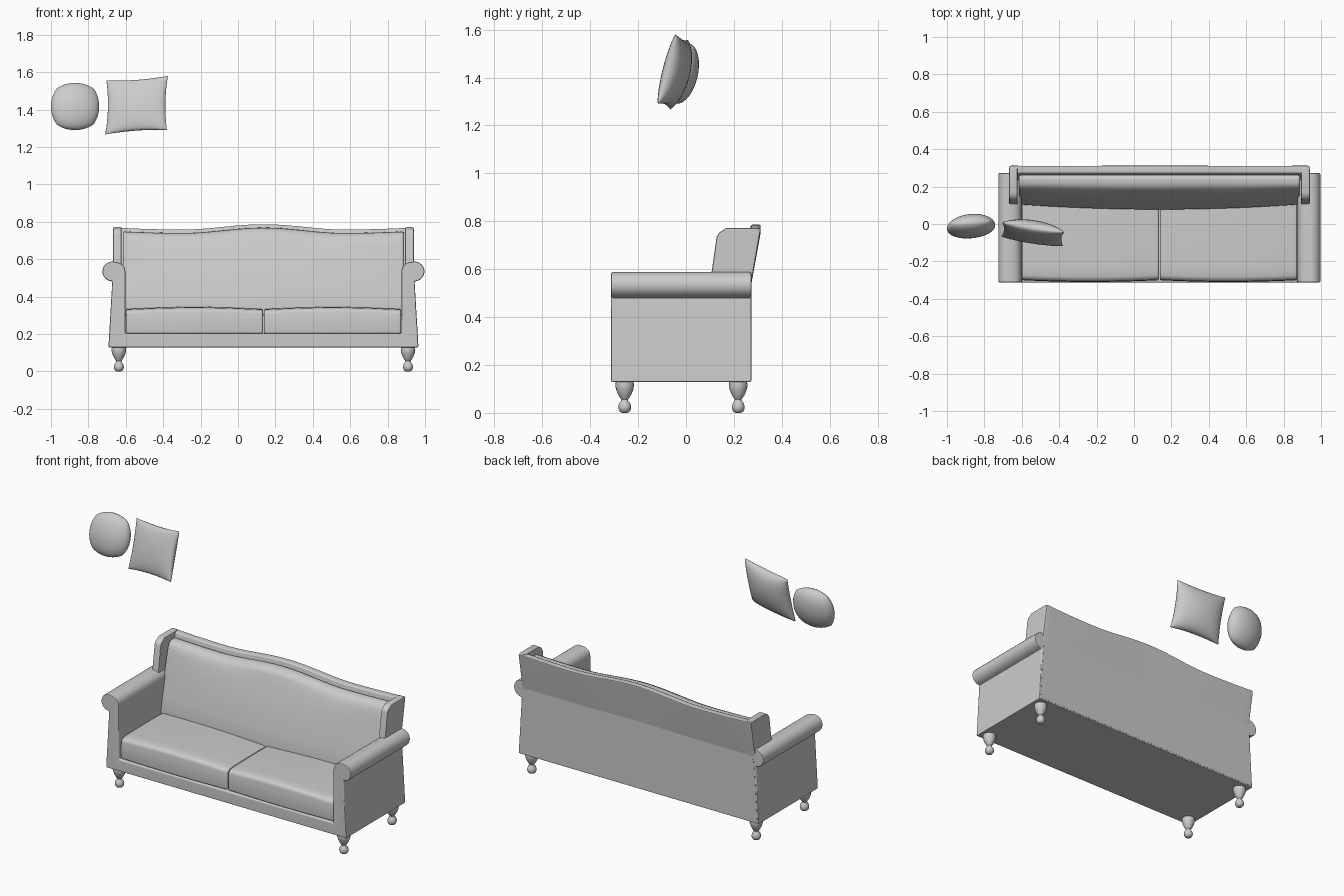
import bpy, bmesh, math
from mathutils import Vector

if "Cube" in bpy.data.objects:
    bpy.data.objects.remove(bpy.data.objects["Cube"])

C = 0.136  # sofa centre line in x


def finish(name, bm, bevel=0.0, segs=2, angle=40):
    bmesh.ops.recalc_face_normals(bm, faces=bm.faces)
    if bevel:
        edges = [e for e in bm.edges if e.calc_face_angle(0) > math.radians(38)]
        bmesh.ops.bevel(bm, geom=edges, offset=bevel, segments=segs, profile=0.5,
                        affect='EDGES', clamp_overlap=True)
    me = bpy.data.meshes.new(name)
    bm.to_mesh(me)
    bm.free()
    ob = bpy.data.objects.new(name, me)
    bpy.context.collection.objects.link(ob)
    bpy.ops.object.select_all(action='DESELECT')
    bpy.context.view_layer.objects.active = ob
    ob.select_set(True)
    bpy.ops.object.shade_smooth_by_angle(angle=math.radians(angle))
    if bevel:
        ob.modifiers.new("normals", 'WEIGHTED_NORMAL').keep_sharp = True
    return ob


def loft(name, rings, bevel=0.0, segs=2):
    """Skin a list of equal-length rings and cap both ends."""
    bm = bmesh.new()
    vr = [[bm.verts.new(p) for p in r] for r in rings]
    n = len(vr[0])
    for a, b in zip(vr, vr[1:]):
        for i in range(n):
            j = (i + 1) % n
            bm.faces.new((a[i], a[j], b[j], b[i]))
    bm.faces.new(vr[0])
    bm.faces.new(vr[-1])
    return finish(name, bm, bevel, segs)


def along_y(name, outline, y0, y1, bevel=0.0):
    return loft(name, [[(C + u, y, z) for u, z in outline] for y in (y0, y1)], bevel)


def along_x(name, profile, us, bevel=0.0, segs=2):
    """profile(u) gives the (y, z) section at offset u from the centre line."""
    return loft(name, [[(C + u, y, z) for y, z in profile(u)] for u in us], bevel, segs)


def spread(a, b, n):
    return [a + (b - a) * i / n for i in range(n + 1)]


def mirrored(half):
    return half + [(-u, z) for u, z in reversed(half)]


def crest(u):
    return (0.757 + 0.03 * (0.5 + 0.5 * math.cos(math.pi * min(1, abs(u) / 0.45)))
            + 0.013 * (u / 0.8) ** 4)


# rolled arms and front rail in one outline
half = [(0.738, 0.203), (0.738, 0.535), (0.743, 0.557), (0.755, 0.573), (0.775, 0.583)]
half += [(0.808 + 0.053 * math.cos(math.radians(a)), 0.535 + 0.053 * math.sin(math.radians(a)))
         for a in range(90, -91, -15)]
half += [(0.829, 0.128)]
along_y("arms_and_base", mirrored(half), -0.313, 0.273, 0.008)

# lower back panel, closing the rear
along_y("lower_back", mirrored([(0.735, 0.555), (0.793, 0.52), (0.797, 0.48), (0.82, 0.137)]),
        0.225, 0.274)

# upper back frame with curved crest
along_x("upper_back",
        lambda u: [(0.266, 0.5), (0.313, crest(u)), (0.271, crest(u)), (0.222, 0.5)],
        spread(-0.803, 0.803, 32), 0.009)

# side wings
wing = [(0.095, 0.5), (0.105, 0.575), (0.128, 0.735), (0.138, 0.752), (0.168, 0.772),
        (0.302, 0.772), (0.262, 0.5)]
for side, s in (("left", -1), ("right", 1)):
    along_x(side + "_wing", lambda u: wing, (s * 0.758, s * 0.804), 0.008)


# back cushion, fuller at the middle
def back_section(u):
    b = 1 - (u / 0.752) ** 2
    t = crest(u) - 0.018
    d = 0.027 * b
    return [(0.262, 0.30), (0.105 - d, 0.30), (0.105 - d, 0.36), (0.118 - d, 0.43),
            (0.138 - d, 0.52), (0.158 - d * 0.8, 0.61), (0.174 - d * 0.5, 0.68),
            (0.184 - d * 0.3, t - 0.035), (0.196 - d * 0.2, t - 0.013),
            (0.216, t - 0.002), (0.24, t), (0.262, t - 0.008)]


along_x("back_cushion", back_section, spread(-0.752, 0.752, 32), 0.014, 3)


# two seat cushions
for side, s in (("left", -1), ("right", 1)):
    def seat_section(u):
        b = math.sin(math.pi * min(1, max(0, (abs(u) - 0.003) / 0.733)))
        z, f = 0.332 + 0.011 * b, -0.298 - 0.009 * b
        return [(0.2, 0.202), (f, 0.202), (f - 0.003, 0.255), (f, z - 0.025),
                (f + 0.008, z - 0.01), (f + 0.025, z - 0.002), (f + 0.07, z + 0.002),
                (0.0, z + 0.004), (0.2, z)]
    along_x(side + "_seat_cushion", seat_section,
            [s * u for u in spread(0.003, 0.736, 14)], 0.01, 3)

# turned legs
leg = [(0.010, 0.0), (0.020, 0.005), (0.026, 0.016), (0.027, 0.027), (0.023, 0.040),
       (0.015, 0.050), (0.014, 0.056), (0.020, 0.064), (0.029, 0.080), (0.036, 0.098),
       (0.039, 0.113), (0.037, 0.132)]
for side, s in (("left", -1), ("right", 1)):
    for end, y in (("front", -0.256), ("back", 0.218)):
        loft(f"{end}_{side}_leg",
             [[(C + s * 0.773 + r * math.cos(a), y + r * math.sin(a), z)
               for a in spread(0, math.tau, 20)[:-1]] for r, z in leg])


# loose pillows: two sheets bulged front and back, joined at the rim
def pillow(name, centre, U, V, front, back, pinch, rounding, power):
    bm = bmesh.new()
    n = 16
    U, V, centre = Vector(U), Vector(V), Vector(centre)
    N = V.cross(U).normalized()
    if N.y < 0:
        N = -N
    for depth in (-front, back):
        rows = []
        for v in spread(-1, 1, n):
            v = math.sin(v * math.pi / 2)
            row = []
            for u in spread(-1, 1, n):
                u = math.sin(u * math.pi / 2)
                h = max(0, (1 - u * u) * (1 - v * v)) ** power
                x = u * (1 - pinch * (1 - v * v)) * math.sqrt(1 - rounding * v * v)
                z = v * (1 - pinch * (1 - u * u)) * math.sqrt(1 - rounding * u * u)
                row.append(bm.verts.new(centre + U * x + V * z + N * depth * h))
            rows.append(row)
        for a, b in zip(rows, rows[1:]):
            for i in range(n):
                bm.faces.new((a[i], a[i + 1], b[i + 1], b[i]))
    bmesh.ops.remove_doubles(bm, verts=bm.verts, dist=0.0002)
    finish(name, bm, angle=70)


pillow("square_pillow", (-0.542, -0.055, 1.424), (0.165, -0.026, 0.012), (0.003, 0.037, 0.145),
       0.035, 0.068, 0.07, 0.0, 0.45)
pillow("round_pillow", (-0.871, -0.016, 1.417), (0.129, 0.012, 0.0), (0.0, 0.028, 0.126),
       0.055, 0.065, 0.0, 0.42, 0.5)
